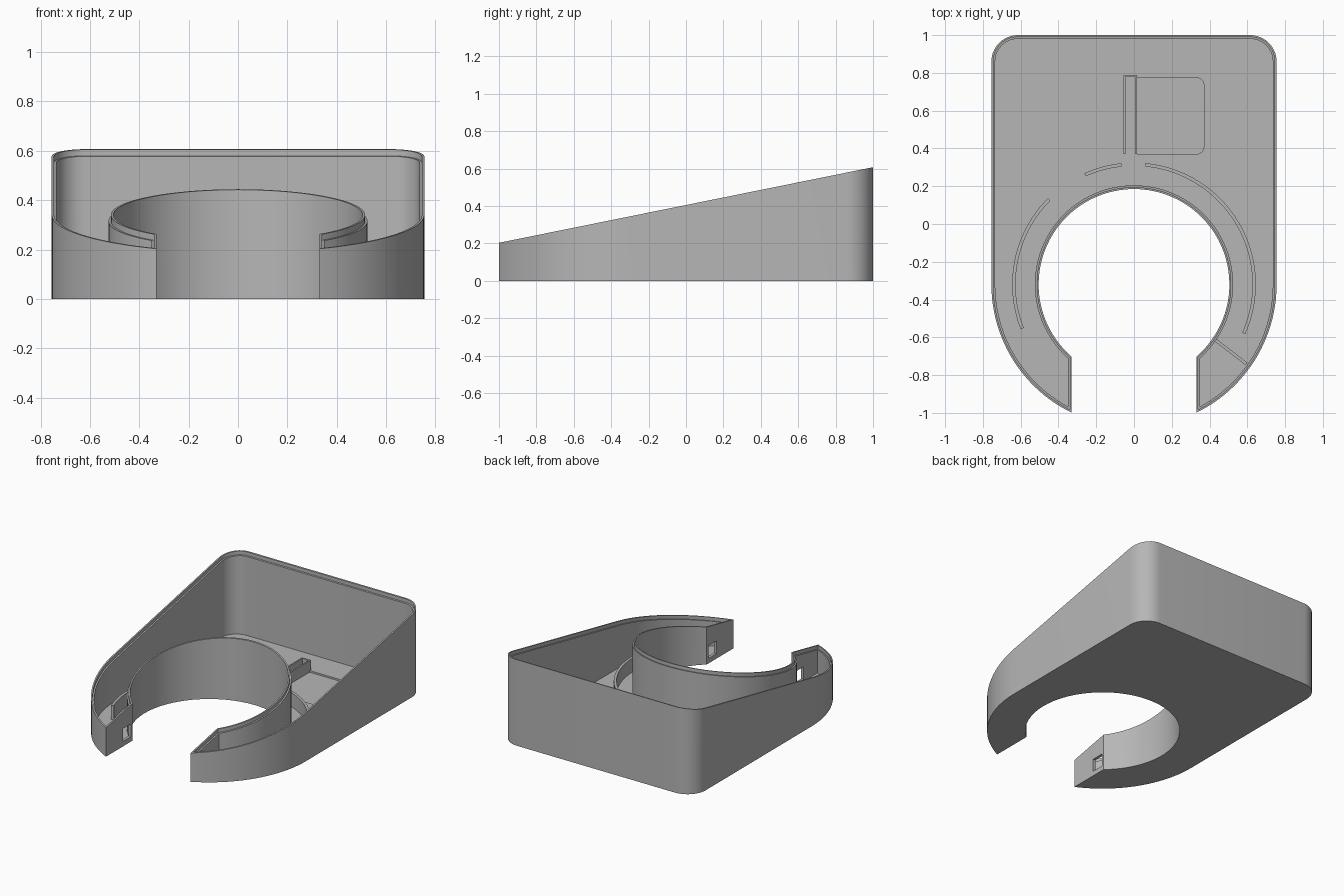
import bpy, bmesh
from math import sin, cos, asin, acos, pi, radians, sqrt
from mathutils import Matrix, Vector

if "Cube" in bpy.data.objects:
    bpy.data.objects.remove(bpy.data.objects["Cube"])

grey = bpy.data.materials.new("plain_grey")
grey.use_nodes = True
grey.diffuse_color = (0.47, 0.47, 0.47, 1)
grey.node_tree.nodes["Principled BSDF"].inputs["Base Color"].default_value = grey.diffuse_color

HALF, BORE, GAP, CY = 0.755, 0.505, 0.33, -0.32   # half width, bore radius, mouth half width, ring centre
CORNER, FLOOR = 0.14, 0.022


def slope(y):
    return 0.203 + 0.202 * (y + 1)


def arc(cx, cy, r, a, b, n):
    return [(cx + r * cos(a + (b - a) * i / n), cy + r * sin(a + (b - a) * i / n)) for i in range(n + 1)]


def outline(d):
    """Horseshoe outline of the tray, moved inwards by d."""
    R, r, g, c = HALF - d, BORE + d, GAP + d, CORNER - d
    tip, mouth = asin(g / R), asin(g / r)
    right = arc(0, CY, R, -pi / 2 + tip, 0, 24) + arc(HALF - CORNER, 1 - CORNER, c, 0, pi / 2, 10)
    left = [(-x, y) for x, y in reversed(right)]
    bore = arc(0, CY, r, 1.5 * pi - mouth, -pi / 2 + mouth, 72)
    return right + left + bore


def finish(name, bm):
    bmesh.ops.recalc_face_normals(bm, faces=bm.faces)
    mesh = bpy.data.meshes.new(name)
    bm.to_mesh(mesh)
    bm.free()
    mesh.materials.append(grey)
    ob = bpy.data.objects.new(name, mesh)
    bpy.context.collection.objects.link(ob)
    return ob


def smooth(ob):
    bpy.ops.object.select_all(action='DESELECT')
    ob.select_set(True)
    bpy.context.view_layer.objects.active = ob
    bpy.ops.object.shade_smooth_by_angle(angle=radians(30))


def prism(name, pts, z0, z1):
    bm = bmesh.new()
    face = bm.faces.new([bm.verts.new((x, y, z0)) for x, y in pts])
    top = bmesh.ops.extrude_face_region(bm, geom=[face])["geom"]
    bmesh.ops.translate(bm, vec=(0, 0, z1 - z0), verts=[v for v in top if isinstance(v, bmesh.types.BMVert)])
    return finish(name, bm)


def box(x0, x1, y0, y1):
    return [(x0, y0), (x1, y0), (x1, y1), (x0, y1)]


# Tray: underside, outer wall, stepped rim, inner wall and floor
bm = bmesh.new()
steps = [(0, lambda y: 0), (0, slope), (0.01, slope), (0.01, lambda y: slope(y) - 0.025),
         (0.02, lambda y: slope(y) - 0.025), (0.02, lambda y: FLOOR)]
rings = [[bm.verts.new((x, y, z(y))) for x, y in outline(d)] for d, z in steps]
count = len(rings[0])
for lo, hi in zip(rings, rings[1:]):
    for i in range(count):
        j = (i + 1) % count
        bm.faces.new((lo[i], lo[j], hi[j], hi[i]))
bm.faces.new(rings[0])
bm.faces.new(rings[-1])
tray = finish("tray", bm)

# Openings in the end walls and a shallow rounded recess in the floor
cutters = [prism("port_cutter", box(s * GAP - 0.04, s * GAP + 0.04, -0.81, -0.72), 0.035, 0.125) for s in (-1, 1)]
recess = [(0.015, 0.37)] + arc(0.33, 0.41, 0.04, -pi / 2, 0, 6) + arc(0.33, 0.735, 0.04, 0, pi / 2, 6) + [(0.015, 0.775)]
cutters.append(prism("recess_cutter", recess, 0.01, 0.06))
bpy.context.view_layer.objects.active = tray
for cutter in cutters:
    mod = tray.modifiers.new("cut", 'BOOLEAN')
    mod.operation, mod.solver, mod.object = 'DIFFERENCE', 'EXACT', cutter
    bpy.ops.object.modifier_apply(modifier=mod.name)
    bpy.data.objects.remove(cutter)
smooth(tray)

# Curved ribs around the bore
for name, a, b in (("right_short_rib", 96, 114), ("right_long_rib", 135, 201.5), ("left_long_rib", -24, 84.5)):
    a, b = radians(a), radians(b)
    n = max(8, int((b - a) * 20))
    smooth(prism(name, arc(0, CY, 0.645, a, b, n) + arc(0, CY, 0.627, b, a, n), FLOOR - 0.01, 0.12))

# Channel on the floor
channel = [(-0.055, 0.37), (-0.045, 0.37), (-0.045, 0.78), (0.005, 0.78),
           (0.005, 0.37), (0.015, 0.37), (0.015, 0.79), (-0.055, 0.79)]
prism("channel_walls", channel, FLOOR - 0.015, 0.09)

# Divider across the left arm
a, b = Vector((0.425, -0.61)), Vector((0.595, -0.74))
side = (b - a).orthogonal().normalized() * 0.008
prism("arm_divider", [tuple(p) for p in (a + side, b + side, b - side, a - side)], FLOOR - 0.01, 0.12)
